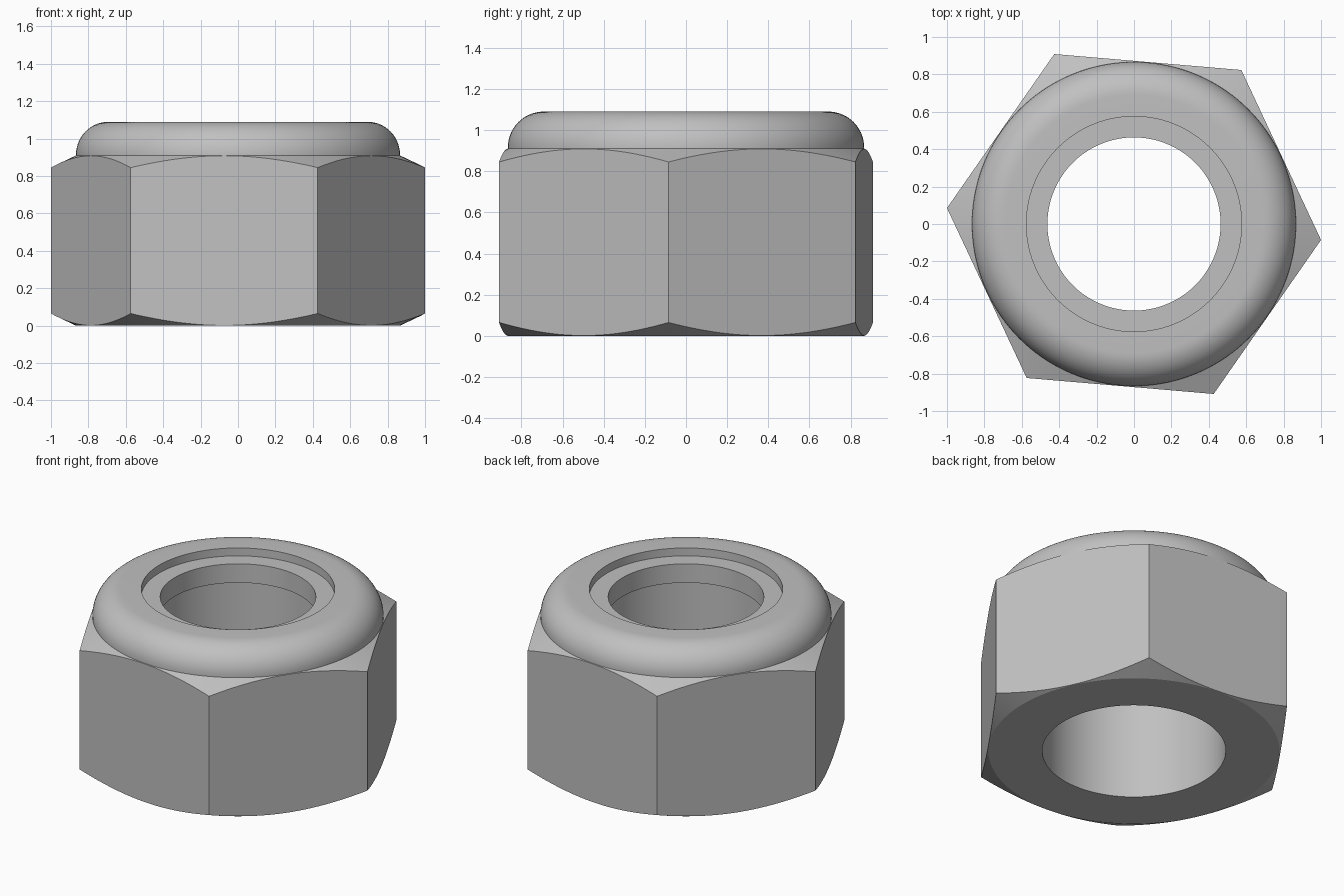
import bpy
import bmesh
from math import sin, cos, pi, radians

cube = bpy.data.objects.get("Cube")
if cube:
    bpy.data.objects.remove(cube, do_unlink=True)

SEGMENTS = 144
TURN = radians(-4.87)          # rotation of the first hex corner
CORNER = 1.0036                # hex corner radius
FLAT = CORNER * cos(pi / 6)    # hex flat distance
BODY_TOP, COLLAR_TOP = 0.91, 1.09
COLLAR_R, BORE_R, SEAT_R, INSERT_R = 0.866, 0.546, 0.575, 0.463
SLOPE = 0.065 / (CORNER - COLLAR_R)

steel = bpy.data.materials.new("grey steel")
steel.use_nodes = True
GREY = (0.53, 0.53, 0.53, 1)
steel.diffuse_color = GREY
steel.node_tree.nodes["Principled BSDF"].inputs["Base Color"].default_value = GREY


def hex_radius(i):
    """Distance from the axis to the hexagon outline at step i."""
    local = (2 * pi * i / SEGMENTS) % (pi / 3) - pi / 6
    return FLAT / cos(local)


def chamfer_drop(i):
    return (hex_radius(i) - COLLAR_R) * SLOPE


def lathe(name, profile):
    """Spin a closed profile; each point is (r, z) or a function of the step."""
    bm = bmesh.new()
    rings = []
    for point in profile:
        ring = []
        for i in range(SEGMENTS):
            r, z = point(i) if callable(point) else point
            a = TURN + 2 * pi * i / SEGMENTS
            ring.append(bm.verts.new((r * cos(a), r * sin(a), z)))
        rings.append(ring)
    for k, low in enumerate(rings):
        high = rings[(k + 1) % len(rings)]
        for i in range(SEGMENTS):
            j = (i + 1) % SEGMENTS
            bm.faces.new((low[i], low[j], high[j], high[i]))
    bmesh.ops.recalc_face_normals(bm, faces=bm.faces)
    mesh = bpy.data.meshes.new(name)
    bm.to_mesh(mesh)
    bm.free()
    mesh.materials.append(steel)
    obj = bpy.data.objects.new(name, mesh)
    bpy.context.collection.objects.link(obj)
    bpy.ops.object.select_all(action="DESELECT")
    obj.select_set(True)
    bpy.context.view_layer.objects.active = obj
    bpy.ops.object.shade_smooth_by_angle(angle=radians(20))
    return obj


# Chamfered hexagon, rounded collar and stepped bore
round_r = COLLAR_TOP - BODY_TOP - 0.005
dome = [(COLLAR_R - round_r * (1 - cos(t)), COLLAR_TOP - round_r * (1 - sin(t)))
        for t in (pi / 2 * k / 14 for k in range(15))]
lathe("nut_body", [
    (BORE_R, 0),
    (COLLAR_R, 0),
    lambda i: (hex_radius(i), chamfer_drop(i)),
    lambda i: (hex_radius(i), BODY_TOP - chamfer_drop(i)),
    (COLLAR_R, BODY_TOP),
    *dome,
    (SEAT_R, COLLAR_TOP),
    (SEAT_R, BODY_TOP),
    (BORE_R, BODY_TOP),
])

# Locking ring seated inside the collar
lathe("locking_insert", [
    (INSERT_R, BODY_TOP + 0.004),
    (SEAT_R, BODY_TOP + 0.004),
    (SEAT_R, COLLAR_TOP - 0.052),
    (INSERT_R, COLLAR_TOP - 0.052),
])
